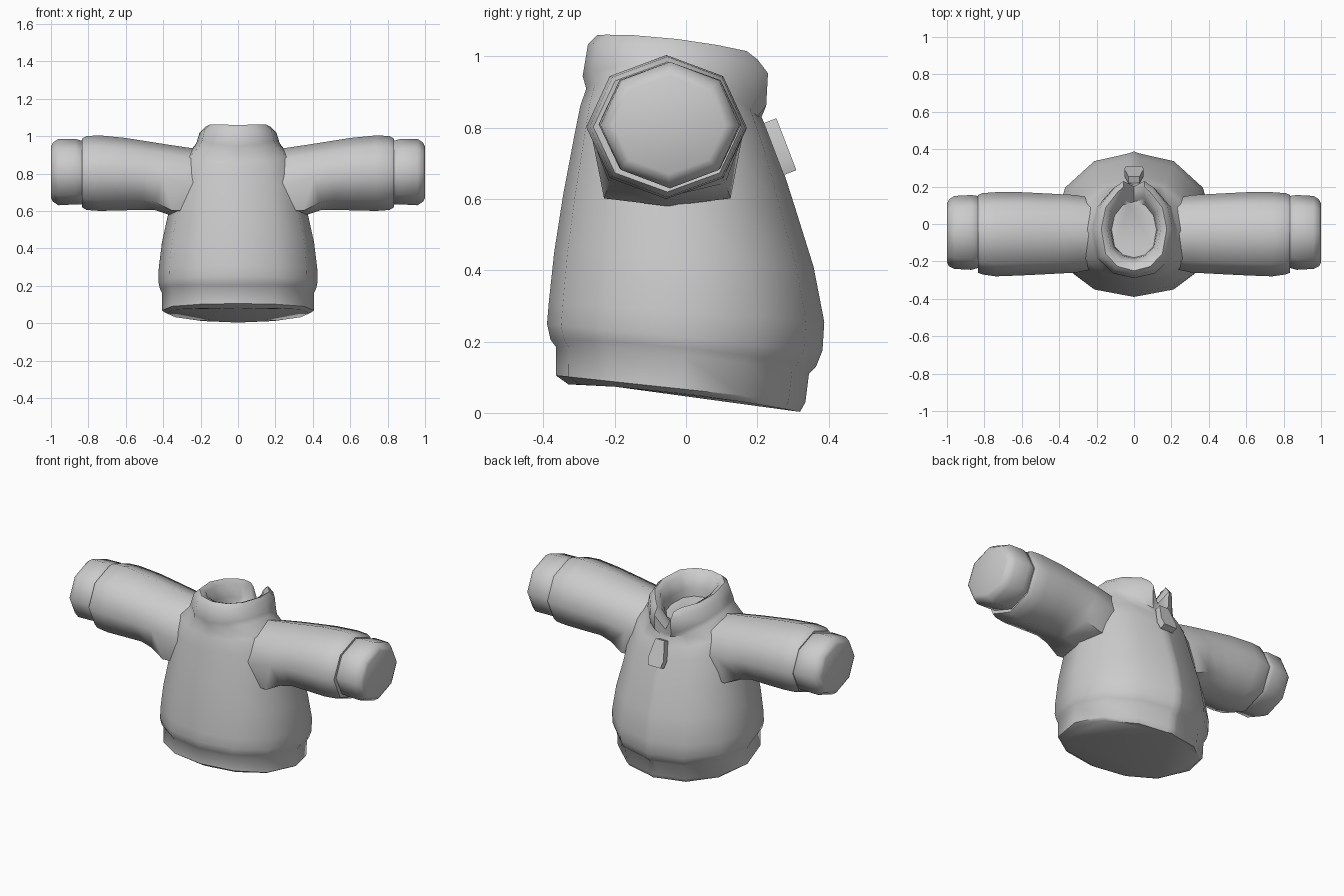
import bpy, bmesh
from math import sin, cos, pi, radians

cube = bpy.data.objects.get("Cube")
if cube:
    bpy.data.objects.remove(cube, do_unlink=True)

cloth = bpy.data.materials.new("plain grey")
cloth.use_nodes = True
GREY = (0.6, 0.6, 0.6, 1)
cloth.diffuse_color = GREY
cloth.node_tree.nodes["Principled BSDF"].inputs["Base Color"].default_value = GREY


def loft(name, rings, angle, mirror=False):
    """Skin a list of point rings, cap both ends and shade smooth."""
    bm = bmesh.new()
    loops = [[bm.verts.new(p) for p in ring] for ring in rings]
    n = len(loops[0])
    for a, b in zip(loops, loops[1:]):
        for i in range(n):
            j = (i + 1) % n
            bm.faces.new((a[i], a[j], b[j], b[i]))
    bm.faces.new(loops[0])
    bm.faces.new(loops[-1])
    bmesh.ops.recalc_face_normals(bm, faces=bm.faces)
    mesh = bpy.data.meshes.new(name)
    bm.to_mesh(mesh)
    bm.free()
    mesh.materials.append(cloth)
    ob = bpy.data.objects.new(name, mesh)
    bpy.context.collection.objects.link(ob)
    bpy.ops.object.select_all(action='DESELECT')
    ob.select_set(True)
    bpy.context.view_layer.objects.active = ob
    bpy.ops.object.shade_smooth_by_angle(angle=radians(angle))
    if mirror:
        ob.modifiers.new("mirror", 'MIRROR')
    return ob


def body_ring(yf, zf, yb, zb, w, lift=0, notch=None):
    """Tilted 12-sided ring, fuller at the front, with a zip strip at the back.
    lift raises the sides; notch drops the back centre of the collar."""
    mid, half = (yf + yb) / 2, (yb - yf) / 2

    def point(x, y, up=0):
        t = (y - yf) / (yb - yf)
        return (x, y, zf + (zb - zf) * t + up)

    ring = []
    for k in range(1, 12):
        a = k * pi / 6
        c = cos(a) if cos(a) > 0 else -abs(cos(a)) ** 0.75
        ring.append(point(w * sin(a), mid + half * c, lift * sin(a) ** 2))
    if notch is None:
        strip, edge, centre = 0.03, (yb - 0.011, 0), point(0, yb)
    else:
        strip, edge, centre = 0.055, (yb, -notch * 0.12), point(0, yb - 0.03, -notch)
    return ring + [point(-strip, *edge), centre, point(strip, *edge)]


# Torso with hem, stand-up collar and recessed neck
loft("jacket_body", [body_ring(*r) for r in (
    (-.33, .08, .32, .003, .385, .012),
    (-.365, .105, .335, .03, .407, 0),
    (-.365, .185, .345, .11, .407, .015),
    (-.38, .205, .365, .13, .417, .015),
    (-.39, .25, .383, .175, .424),
    (-.385, .31, .388, .255, .425),
    (-.37, .45, .358, .41, .407),
    (-.345, .61, .308, .57, .372),
    (-.313, .78, .26, .72, .345, .03),
    (-.297, .86, .235, .78, .305, .05),
    (-.28, .91, .212, .83, .235, .075),
    (-.29, .945, .225, .865, .222, .06, .03),
    (-.275, 1.035, .23, .965, .205, .02, .1),
    (-.25, 1.06, .2, 1.008, .175, .015, .13),
    (-.215, 1.045, .165, .99, .142, .015, .12),
    (-.185, .97, .135, .93, .125, 0, .06),
    (-.18, .92, .12, .89, .12),
)], 50)


def arm_ring(x_top, x_bot, z_top, z_bot, yf, yb, drop=0):
    """Eight-sided ring across the arm, leaning from x_top to x_bot.
    drop lowers and spreads the two under-arm corners."""
    ring = []
    for k in range(8):
        a = k * pi / 4
        t = (1 - cos(a)) / 2
        d = drop if k in (3, 5) else 0
        ring.append((x_top + (x_bot - x_top) * t,
                     (yf + yb) / 2 + (yb - yf) / 2 * sin(a) * (1 + 7 * d),
                     z_top + (z_bot - z_top) * t - d))
    return ring


# Sleeves
loft("sleeves", [arm_ring(*r) for r in (
    (.175, .30, .922, .58, -.245, .14, .03),
    (.25, .37, .936, .58, -.26, .155, .03),
    (.36, .45, .952, .606, -.265, .16, .012),
    (.48, .52, .971, .606, -.27, .165),
    (.60, .61, .99, .603, -.275, .17),
    (.74, .74, 1.004, .60, -.28, .17),
    (.81, .81, 1.0, .605, -.27, .165),
    (.835, .835, .985, .62, -.26, .155),
    (.83, .83, .95, .65, -.22, .13),
)], 60, mirror=True)

# Cuffs
loft("cuffs", [arm_ring(x, x, *r) for x, *r in (
    (.82, .955, .645, -.23, .135),
    (.835, .975, .635, -.235, .15),
    (.87, .985, .635, -.245, .155),
    (.96, .985, .63, -.24, .15),
    (.99, .965, .65, -.225, .13),
    (1.0, .945, .67, -.205, .11),
)], 60, mirror=True)

# Zip pull: a tapered tab hanging below the collar
half_tab = [(.03, .078), (.052, -.035), (.042, -.078)]
tab = half_tab + [(-x, z) for x, z in reversed(half_tab)]
pull = loft("zip_pull", [[(x, y, z) for x, z in tab] for y in (-.019, .019)], 30)
pull.location = (0, 0.264, 0.747)
pull.rotation_euler.x = radians(21)
